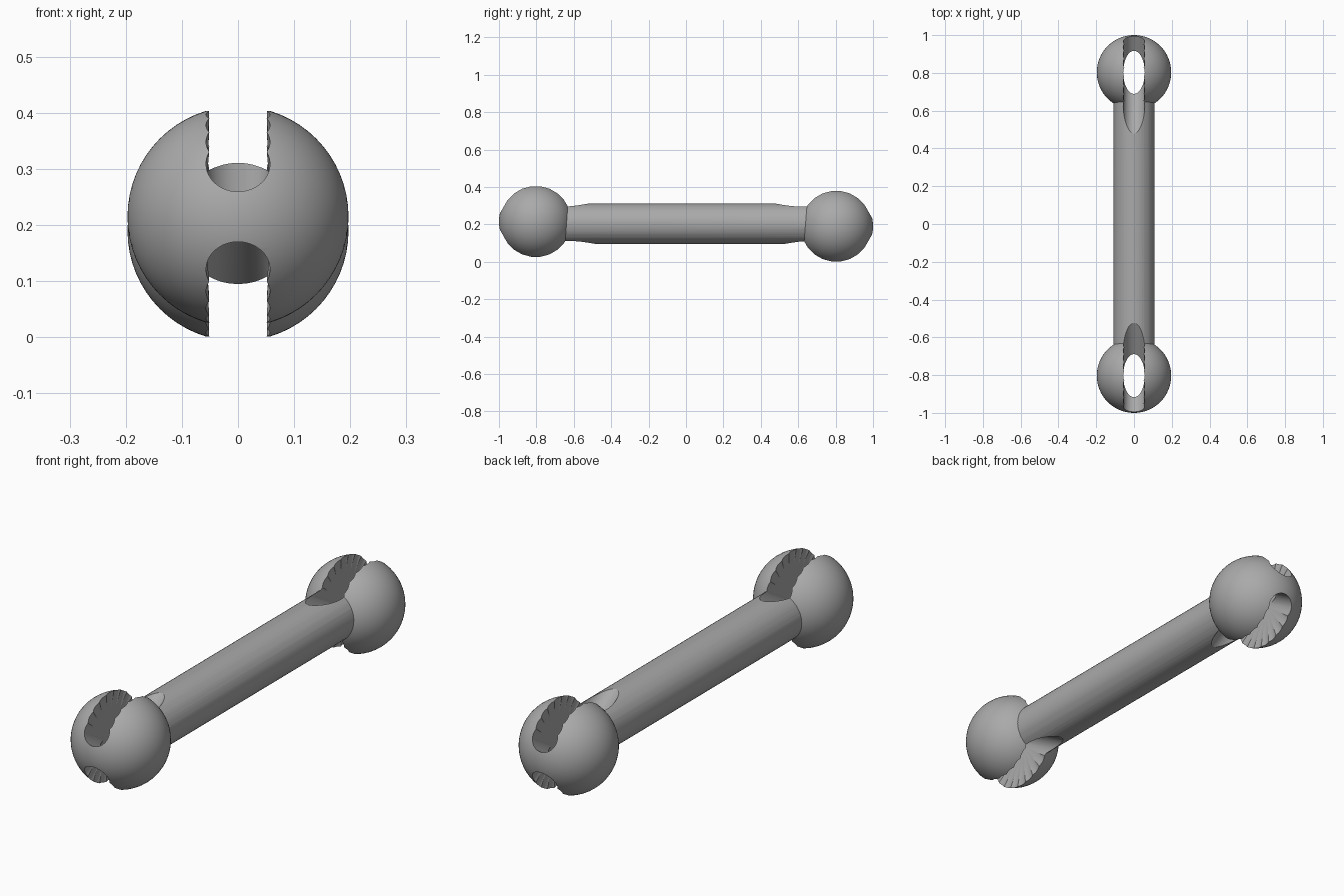
import bpy
import bmesh
from math import radians
from mathutils import Matrix

BALL_R, BALL_Y = 0.197, 0.803
ROD_R, ROD_Z = 0.108, 0.203
HOLE_R = 0.057
BALL_Z = {-1: 0.215, 1: 0.19}     # the balls sit slightly off the rod's axis

default = bpy.data.objects.get("Cube")
if default:
    bpy.data.objects.remove(default, do_unlink=True)

grey = bpy.data.materials.new("plain grey")
grey.use_nodes = True
colour = (0.4, 0.4, 0.4, 1)
grey.diffuse_color = colour
grey.node_tree.nodes["Principled BSDF"].inputs["Base Color"].default_value = colour


def make_object(name, bm, collection):
    mesh = bpy.data.meshes.new(name)
    bm.to_mesh(mesh)
    bm.free()
    mesh.materials.append(grey)
    obj = bpy.data.objects.new(name, mesh)
    collection.objects.link(obj)
    return obj


def cylinder(name, radius, length, matrix, collection):
    bm = bmesh.new()
    bmesh.ops.create_cone(bm, cap_ends=True, segments=48, radius1=radius,
                          radius2=radius, depth=length, matrix=matrix)
    return make_object(name, bm, collection)


def new_group(name):
    group = bpy.data.collections.new(name)
    bpy.context.scene.collection.children.link(group)
    return group


def boolean(target, group, operation):
    mod = target.modifiers.new(group.name, 'BOOLEAN')
    mod.operation, mod.solver = operation, 'MANIFOLD'
    mod.operand_type, mod.collection = 'COLLECTION', group
    bpy.context.view_layer.objects.active = target
    bpy.ops.object.modifier_apply(modifier=mod.name)
    for tool in list(group.objects):
        bpy.data.objects.remove(tool, do_unlink=True)
    bpy.data.collections.remove(group)


# Straight rod joining the two ends
lying = Matrix.Translation((0, 0, ROD_Z)) @ Matrix.Rotation(radians(90), 4, 'X')
bar = cylinder("ball_ended_bar", ROD_R, 2 * BALL_Y, lying,
               bpy.context.scene.collection)

balls, cutters = new_group("balls"), new_group("slot_cutters")
twist = Matrix.Rotation(radians(1.7), 4, 'Z')
for side, z in BALL_Z.items():
    centre = Matrix.Translation((0, side * BALL_Y, z))

    # Ball end
    bm = bmesh.new()
    bmesh.ops.create_uvsphere(bm, u_segments=64, v_segments=32, radius=BALL_R,
                              matrix=centre @ Matrix.Rotation(radians(90), 4, 'Y'))
    make_object("ball", bm, balls)

    # Flared slot: one hole repeated as it swings about the ball centre
    for angle in range(-60, 61, 15):
        swing = Matrix.Rotation(radians(angle), 4, 'X')
        hole = cylinder("slot_cutter", HOLE_R, 0.9, centre @ swing @ twist, cutters)
        hole.hide_render = True

boolean(bar, balls, 'UNION')
boolean(bar, cutters, 'DIFFERENCE')

bpy.ops.object.select_all(action='DESELECT')
bar.select_set(True)
bpy.ops.object.shade_smooth_by_angle(angle=radians(25))
